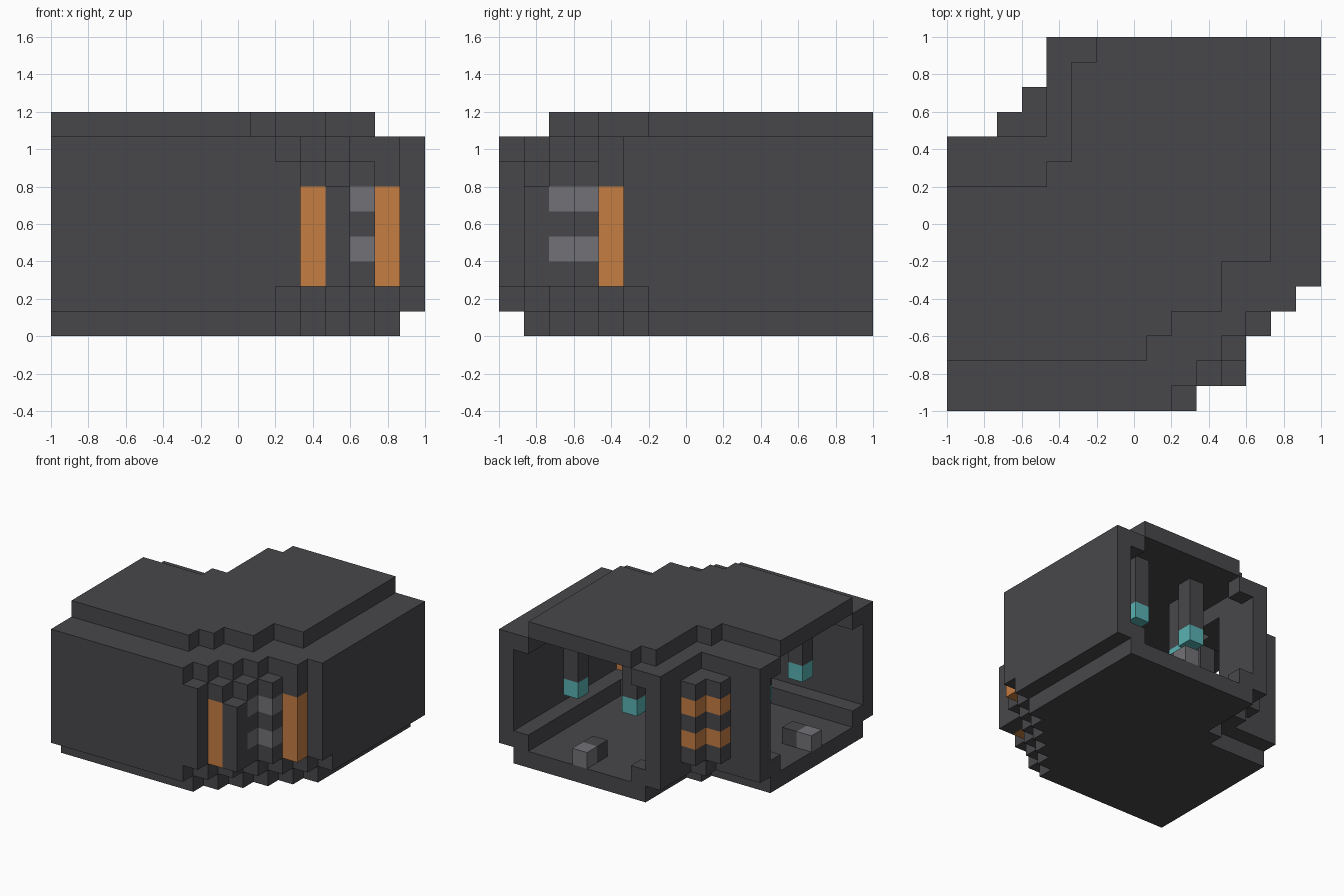
import bpy, bmesh
from mathutils import Vector

if "Cube" in bpy.data.objects:
    bpy.data.objects.remove(bpy.data.objects["Cube"], do_unlink=True)

N = 15                # blocks along each horizontal side
S = 2 / N             # block size


def material(name, rgb):
    m = bpy.data.materials.new(name)
    m.use_nodes = True
    m.diffuse_color = (*rgb, 1)
    m.node_tree.nodes["Principled BSDF"].inputs["Base Color"].default_value = (*rgb, 1)
    return m


dark = material("charcoal", (0.064, 0.063, 0.070))
orange = material("orange", (0.56, 0.205, 0.055))
grey = material("grey", (0.17, 0.165, 0.18))
teal = material("teal", (0.10, 0.44, 0.45))


def roof_area(i, j):
    """Stepped plan of the raised roof, also the hollow below it."""
    front = 7 if j == 2 else 8 if j == 3 else 10 if j < 6 else 12
    if j < 2 or i > front:
        return False
    return (i >= 5 and (i, j) != (5, 14)) or j <= 8 or (i, j) == (4, 9)


def inner_back(i, j, step):
    return i >= 5 or j <= 9 or j - i <= step


def in_shell(i, j, k):
    """Whether the hollow corner body fills block (i, j) in layer k."""
    d = i - j
    flange = i >= 4 or j <= 10
    if k == 0:
        return d <= 7 and i <= 13 and j >= 1 and inner_back(i, j, 6)
    if k == 1:
        hollow = roof_area(i, j) and inner_back(i, j, 6)
        return d <= 8 and (flange or -d <= 8) and not hollow
    if k <= 6:
        post = (i, j) == (11, 1) and k < 6
        hollow = i <= 13 and j >= 1 and d <= 8 and inner_back(i, j, 7)
        return post or (d <= 9 and (flange or -d <= 9) and not hollow)
    if k == 7:
        return (d <= 8 or (d == 9 and i >= 13)) and flange and not roof_area(i, j)
    return roof_area(i, j)


def column(i, j, layers):
    return {(i, j, k) for k in layers}


shell = {(i, j, k) for i in range(N) for j in range(N) for k in range(9)
         if in_shell(i, j, k)}

# Coloured blocks set into the two stepped corners
strips = column(10, 1, range(2, 6)) | column(13, 4, range(2, 6))
panes = column(11, 2, (3, 5)) | column(12, 3, (3, 5))
bands = column(3, 12, (3, 5)) | column(3, 11, (3, 5)) | column(2, 11, (3, 5))

# Hanging lamps and floor connectors, mirrored across the diagonal
def mirrored(spots):
    return spots + [(N - 1 - j, N - 1 - i) for i, j in spots]


lamps = mirrored([(11, 12), (7, 12), (6, 10)])
rods = set().union(*(column(i, j, range(5, 8)) for i, j in lamps))
bulbs = {(i, j, 4) for i, j in lamps}
plugs = {(i, j, 1) for i, j in mirrored([(9, 14)])}
plug_bases = {(i, j, 1) for i, j in mirrored([(9, 13)])}

parts = [
    ("corner_shell", shell - strips - panes - bands, dark),
    ("front_light_strips", strips, orange),
    ("front_window_panes", panes, grey),
    ("back_corner_bands", bands, orange),
    ("lamp_rods", rods, dark),
    ("lamp_bulbs", bulbs, teal),
    ("floor_plugs", plugs, grey),
    ("floor_plug_bases", plug_bases, dark),
]
filled = set().union(*(cells for _, cells, _ in parts))


def build(name, cells, mat):
    """Skin the exposed sides of a set of blocks and merge flat areas."""
    bm = bmesh.new()
    for cell in sorted(cells):
        centre = Vector(cell) + Vector((0.5, 0.5, 0.5))
        for axis in range(3):
            for sign in (-1, 1):
                n = Vector((0, 0, 0))
                n[axis] = sign
                if tuple(int(a + b) for a, b in zip(cell, n)) in filled:
                    continue
                u = Vector((0, 0, 0))
                u[(axis + 1) % 3] = 0.5
                v = n.cross(u)
                c = centre + n / 2
                ring = (c - u - v, c + u - v, c + u + v, c - u + v)
                bm.faces.new([bm.verts.new((p.x * S - 1, p.y * S - 1, p.z * S))
                              for p in ring])
    bmesh.ops.remove_doubles(bm, verts=bm.verts, dist=0.001)
    bmesh.ops.dissolve_limit(bm, angle_limit=0.02, verts=bm.verts, edges=bm.edges)
    mesh = bpy.data.meshes.new(name)
    bm.to_mesh(mesh)
    bm.free()
    mesh.materials.append(mat)
    obj = bpy.data.objects.new(name, mesh)
    bpy.context.collection.objects.link(obj)


for part in parts:
    build(*part)
